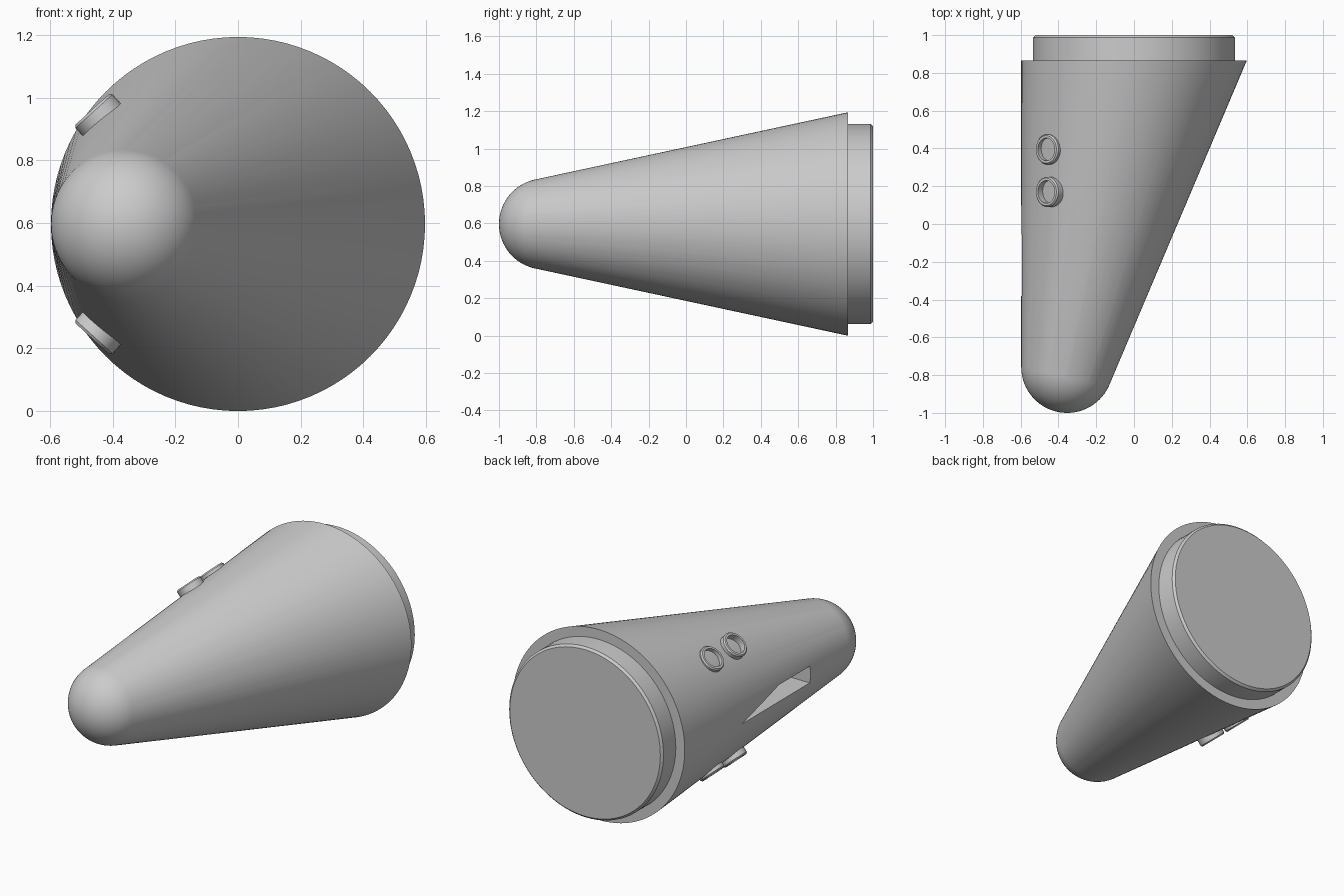
import bpy, bmesh, math
from mathutils import Matrix, Vector

if "Cube" in bpy.data.objects:
    bpy.data.objects.remove(bpy.data.objects["Cube"], do_unlink=True)

MID = 0.597          # height of the horizontal centre plane, also the base radius
RIM_Y = 0.865        # plane of the wide end
NOSE_R = 0.243


def finish(name, bm, matrix=Matrix()):
    bmesh.ops.recalc_face_normals(bm, faces=bm.faces)
    mesh = bpy.data.meshes.new(name)
    bm.to_mesh(mesh)
    bm.free()
    ob = bpy.data.objects.new(name, mesh)
    ob.matrix_world = matrix
    bpy.context.collection.objects.link(ob)
    return ob


def activate(ob):
    bpy.ops.object.select_all(action="DESELECT")
    ob.select_set(True)
    bpy.context.view_layer.objects.active = ob


def smooth(ob):
    activate(ob)
    bpy.ops.object.shade_smooth_by_angle(angle=math.radians(25))


def revolve(name, profile, steps, matrix):
    """Spin a closed (radius, height) profile about local z."""
    bm = bmesh.new()
    verts = [bm.verts.new((r, 0, h)) for r, h in profile]
    edges = [bm.edges.new((a, b)) for a, b in zip(verts, verts[1:] + verts[:1])]
    bmesh.ops.spin(bm, geom=verts + edges, axis=(0, 0, 1), cent=(0, 0, 0),
                   angle=math.tau, steps=steps, use_merge=False)
    bmesh.ops.remove_doubles(bm, verts=bm.verts, dist=1e-5)
    bmesh.ops.dissolve_degenerate(bm, edges=bm.edges, dist=1e-6)
    ob = finish(name, bm, matrix)
    smooth(ob)
    return ob


# Body: hull around a round nose and an offset base disc, flush along -x
turn = Matrix.Rotation(math.radians(-90), 4, "X")     # local z -> +y
bm = bmesh.new()
bmesh.ops.create_uvsphere(
    bm, u_segments=72, v_segments=36, radius=NOSE_R,
    matrix=Matrix.Translation((NOSE_R - MID, NOSE_R - 1, MID)) @ turn)
bmesh.ops.create_circle(bm, segments=96, radius=MID,
                        matrix=Matrix.Translation((0, RIM_Y, MID)) @ turn)
hull = bmesh.ops.convex_hull(bm, input=bm.verts)
inside = {g for key in ("geom_interior", "geom_unused") for g in hull[key]
          if isinstance(g, bmesh.types.BMVert)}
bmesh.ops.delete(bm, geom=list(inside), context="VERTS")
bmesh.ops.dissolve_limit(bm, angle_limit=0.001, verts=bm.verts, edges=bm.edges)
body = finish("body", bm)

# Side slot with one slanted end
bm = bmesh.new()
outline = [(-0.38, -0.055), (0.30, -0.055), (-0.07, 0.05), (-0.38, 0.05)]
face = bm.faces.new([bm.verts.new((-0.7, y, MID + z)) for y, z in outline])
sides = bmesh.ops.extrude_face_region(bm, geom=[face])
bmesh.ops.translate(bm, vec=(0.38, 0, 0),
                    verts=[g for g in sides["geom"] if isinstance(g, bmesh.types.BMVert)])
cutter = finish("slot_cutter", bm)
cutter.hide_render = True
cut = body.modifiers.new("slot", "BOOLEAN")
cut.operation = "DIFFERENCE"
cut.solver = "EXACT"
cut.object = cutter
activate(body)
bpy.ops.object.modifier_apply(modifier=cut.name)
bpy.data.objects.remove(cutter, do_unlink=True)
smooth(body)

# Plug on the wide end, with a small chamfer
revolve("end_plug", [(0, -0.02), (0.535, -0.02), (0.535, 0.122), (0.522, 0.135), (0, 0.135)],
        96, Matrix.Translation((0, RIM_Y, MID)) @ turn)

# Two raised rings above the slot and two mirrored below
ring = [(0.06, -0.07), (0.08, -0.07), (0.08, -0.008), (0.073, 0), (0.06, 0)]
for side, label in ((1, "upper"), (-1, "lower")):
    for y, place in ((0.395, "rear"), (0.17, "front")):
        axis = Vector((-0.67, 0, 0.74 * side))
        spot = Matrix.Translation((-0.465, y, MID + 0.366 * side))
        revolve(f"{label}_{place}_ring", ring, 48,
                spot @ axis.to_track_quat("Z", "Y").to_matrix().to_4x4())
